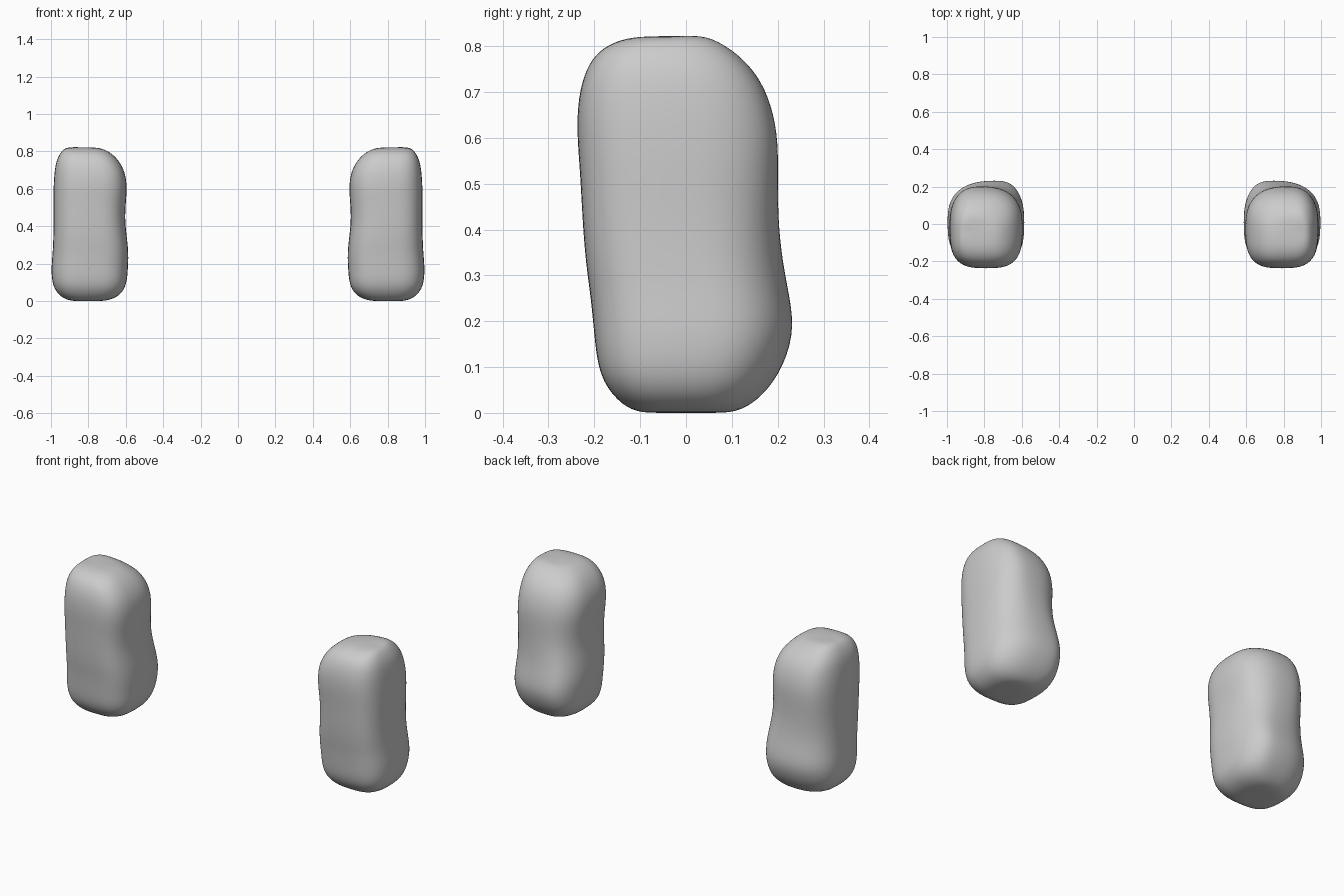
import bpy, bmesh, math

# Cross-sections: z, x min, x max, y min, y max, sideways shift of the back ridge
RINGS = [
    (0.000, 0.76, 0.85, -0.06, 0.06, 0.00),
    (0.001, 0.70, 0.90, -0.11, 0.11, -0.01),
    (0.025, 0.635, 0.955, -0.15, 0.155, -0.03),
    (0.08, 0.595, 0.993, -0.191, 0.204, -0.05),
    (0.17, 0.588, 1.0, -0.201, 0.238, -0.05),
    (0.25, 0.584, 0.992, -0.208, 0.228, -0.045),
    (0.33, 0.592, 0.988, -0.220, 0.211, -0.03),
    (0.43, 0.605, 0.986, -0.227, 0.201, 0.00),
    (0.53, 0.599, 0.988, -0.232, 0.202, 0.02),
    (0.61, 0.592, 0.987, -0.239, 0.201, 0.03),
    (0.69, 0.603, 0.982, -0.236, 0.182, 0.03),
    (0.75, 0.635, 0.972, -0.219, 0.148, 0.03),
    (0.79, 0.675, 0.952, -0.192, 0.102, 0.03),
    (0.815, 0.72, 0.93, -0.145, 0.058, 0.03),
    (0.822, 0.77, 0.90, -0.09, 0.02, 0.02),
]
SIDES = 32


def rounded(v, n):
    return math.copysign(abs(v) ** (2 / n), v)


def stone(name, side):
    bm = bmesh.new()
    loops = []
    for z, x0, x1, y0, y1, shift in RINGS:
        cx, rx = (x0 + x1) / 2, (x1 - x0) / 2
        loop = []
        for i in range(SIDES):
            a = 2 * math.pi * i / SIDES
            c, s = math.cos(a), math.sin(a)
            # squarer front, more pointed back
            n = 2.55 if s > 0 else 3.1
            x = cx + rx * rounded(c, n)
            w = rounded(s, n)
            mid = (y0 + y1) / 2
            y = mid + w * (y1 - y0) / 2
            if s > 0:
                x += shift * w * (1 - abs(c))
            # top leans up towards the outer back edge
            dz = 0.0
            if z > 0.78:
                dz = 0.05 * (x - cx) * max(0, w)
            loop.append(bm.verts.new((side * x, y, z + dz)))
        loops.append(loop)
    for lo, hi in zip(loops, loops[1:]):
        for i in range(SIDES):
            j = (i + 1) % SIDES
            bm.faces.new((lo[i], lo[j], hi[j], hi[i]))
    bm.faces.new(loops[0][::-1])
    bm.faces.new(loops[-1])
    bmesh.ops.recalc_face_normals(bm, faces=bm.faces)
    for f in bm.faces:
        f.smooth = True
    me = bpy.data.meshes.new(name)
    bm.to_mesh(me)
    bm.free()
    ob = bpy.data.objects.new(name, me)
    bpy.context.collection.objects.link(ob)
    sub = ob.modifiers.new("Smooth", "SUBSURF")
    sub.levels = sub.render_levels = 2


# Matching pair of rounded standing stones
stone("right_stone", 1)
stone("left_stone", -1)
